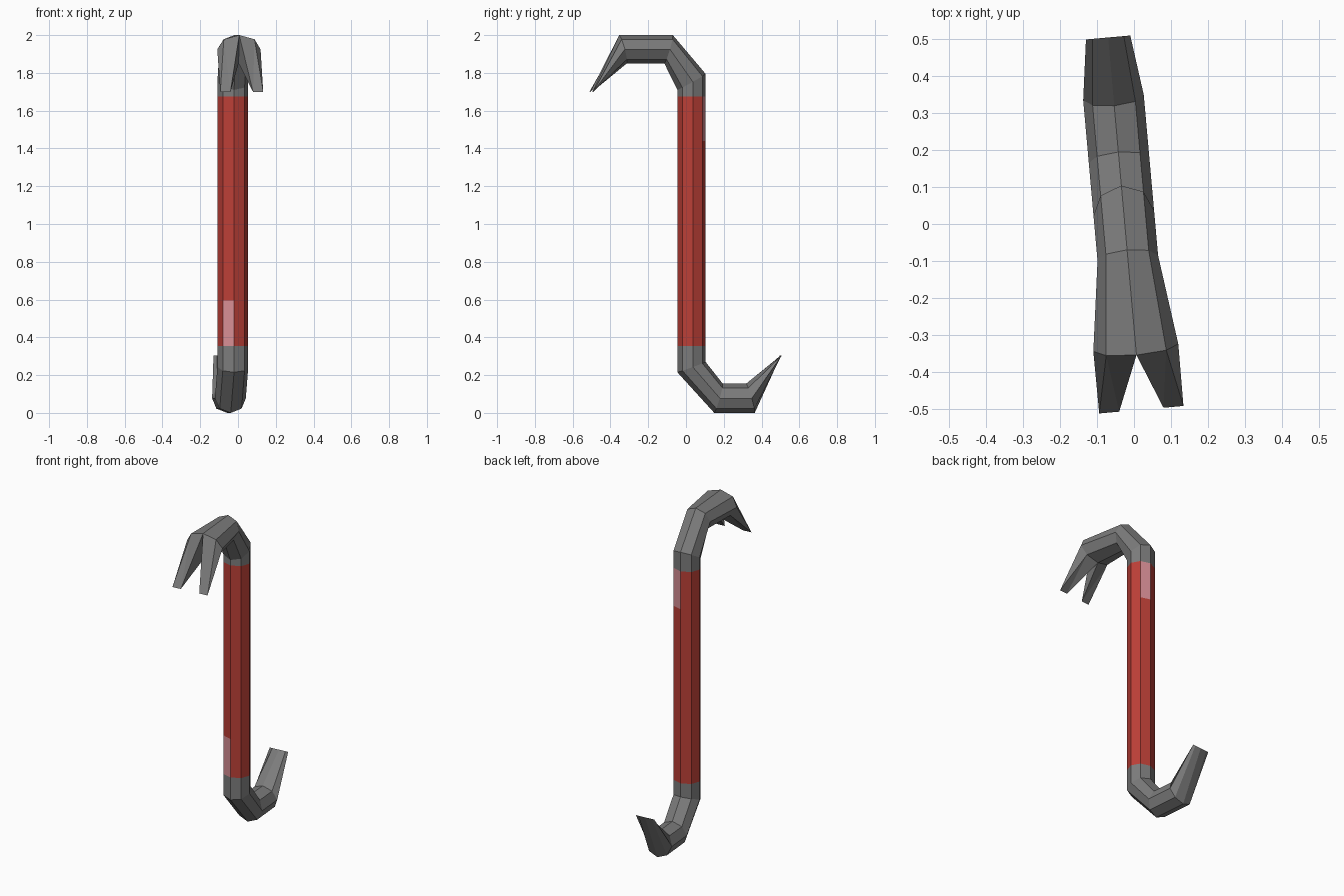
import bpy, bmesh
from math import sin, cos, pi, radians
from mathutils import Vector, Matrix

cube = bpy.data.objects.get("Cube")
if cube:
    bpy.data.objects.remove(cube, do_unlink=True)

SIDES = 8
PIVOT = Vector((-0.0275, 0.029, 0))   # shaft axis
TURN = Matrix.Translation(PIVOT) @ Matrix.Rotation(radians(5.1), 4, "Z")


def material(name, rgb):
    m = bpy.data.materials.new(name)
    m.use_nodes = True
    m.diffuse_color = (*rgb, 1)
    m.node_tree.nodes["Principled BSDF"].inputs["Base Color"].default_value = (*rgb, 1)
    return m


steel = material("grey steel", (0.2, 0.2, 0.2))
red = material("red paint", (0.5, 0.05, 0.038))
pink = material("pale pink label", (0.68, 0.27, 0.3))


def ring(back, front, rx=0.082):
    """Octagon spanning two (y, z) points of the side outline."""
    b, f = (Vector((0, p[0] - PIVOT.y, p[1])) for p in (back, front))
    angles = [2 * pi * k / SIDES for k in range(SIDES)]
    return [(b + f) / 2 + (b - f) / 2 * sin(a) + Vector((rx * cos(a), 0, 0)) for a in angles]


def level(z):
    return ring((0.104, z), (-0.046, z))


def loft(bm, rings):
    """Skin neighbouring rings with quads; returns the vertex rings and faces."""
    rows = [[bm.verts.new(p) for p in r] for r in rings]
    faces = []
    for lo, hi in zip(rows, rows[1:]):
        faces.append([bm.faces.new((lo[k], lo[(k + 1) % SIDES], hi[(k + 1) % SIDES], hi[k]))
                      for k in range(SIDES)])
    return rows, faces


def finish(bm, name, mats):
    bmesh.ops.remove_doubles(bm, verts=bm.verts, dist=0.0005)
    bmesh.ops.recalc_face_normals(bm, faces=bm.faces)
    bm.transform(TURN)
    me = bpy.data.meshes.new(name)
    bm.to_mesh(me)
    bm.free()
    for m in mats:
        me.materials.append(m)
    ob = bpy.data.objects.new(name, me)
    bpy.context.collection.objects.link(ob)


# Painted shaft, with one label panel at each end on opposite sides
bm = bmesh.new()
_, bands = loft(bm, [level(z) for z in (0.355, 0.595, 1.44, 1.676)])
bands[0][5].material_index = 1
bands[2][1].material_index = 1
finish(bm, "painted_shaft", [red, pink])

# Lower hook, flattened to a chisel edge
bm = bmesh.new()
tip = (0.505, 0.305)
loft(bm, [ring(tip, tip, 0.06),
          ring((0.32, 0.155), (0.365, 0.0)),
          ring((0.195, 0.155), (0.15, 0.0)),
          ring((0.104, 0.27), (-0.046, 0.215)),
          level(0.355)])
finish(bm, "lower_hook", [steel])

# Upper neck and the forked claw
bm = bmesh.new()
rows, _ = loft(bm, [level(1.676),
                    ring((0.104, 1.795), (-0.046, 1.71)),
                    ring((-0.07, 2.0), (-0.115, 1.85)),
                    ring((-0.355, 2.0), (-0.315, 1.85), 0.115)])
end = rows[-1]
for side in (1, -1):
    half = [end[(2 - side * k) % SIDES] for k in range(5)]   # top to bottom
    inner, outer = (bm.verts.new((side * x, -0.503 - PIVOT.y, 1.7)) for x in (0.06, 0.114))
    top, upper, flank, lower, bottom = half
    for tri in ((top, upper, inner), (upper, outer, inner), (upper, flank, outer),
                (flank, lower, outer), (lower, inner, outer), (lower, bottom, inner),
                (bottom, top, inner)):
        bm.faces.new(tri)
finish(bm, "neck_and_claw", [steel])
